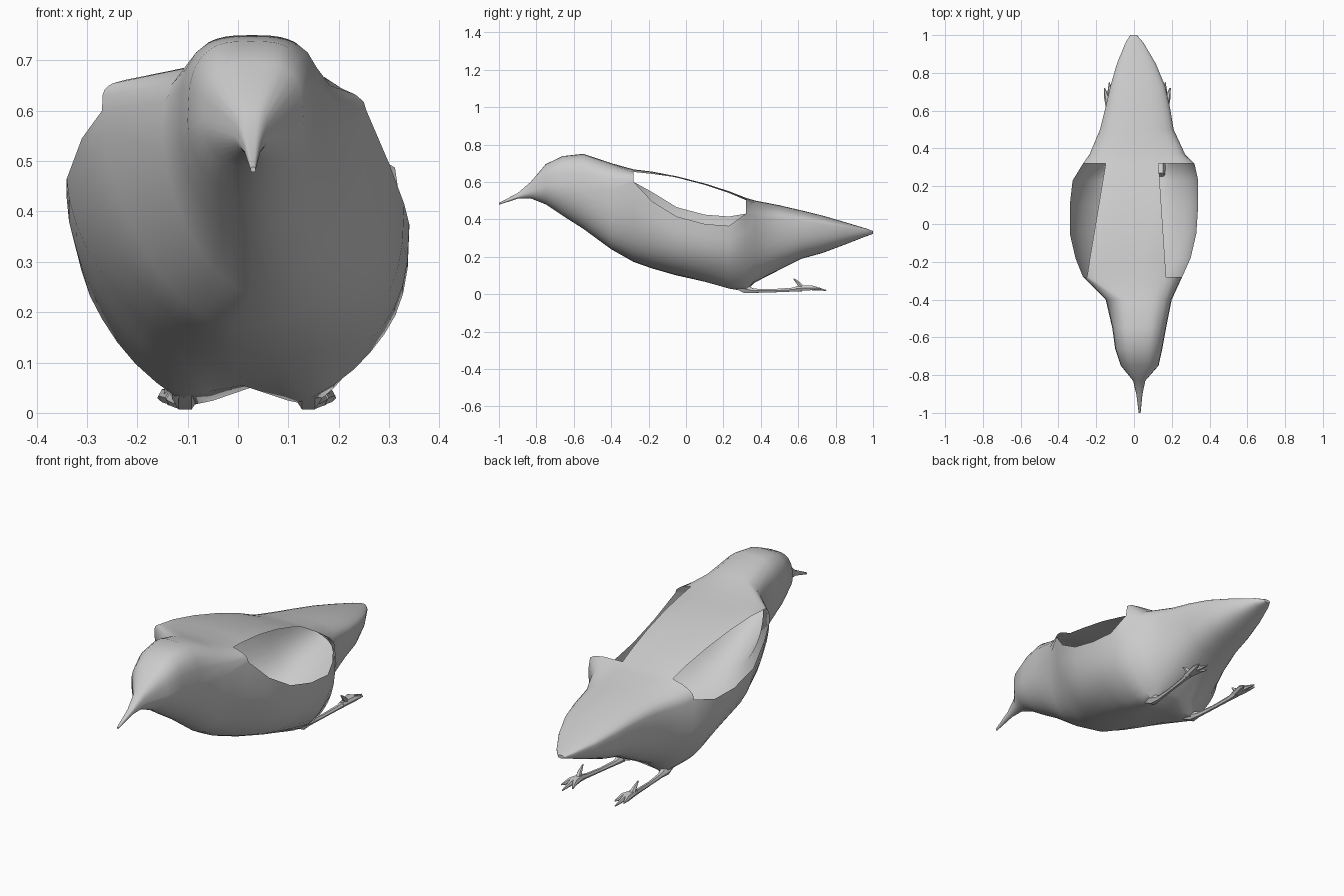
import bpy, bmesh
from math import acos, cos, sin, pi, radians

cube = bpy.data.objects.get("Cube")
if cube:
    bpy.data.objects.remove(cube, do_unlink=True)

grey = bpy.data.materials.new("plain grey")
grey.use_nodes = True
GREY = (0.6, 0.6, 0.6, 1)
grey.diffuse_color = GREY
grey.node_tree.nodes["Principled BSDF"].inputs["Base Color"].default_value = GREY


def finish(obj):
    obj.data.materials.append(grey)
    bpy.ops.object.select_all(action='DESELECT')
    obj.select_set(True)
    bpy.context.view_layer.objects.active = obj
    bpy.ops.object.shade_smooth_by_angle(angle=radians(50))


# Body stations from beak to tail: y, x right, x left, z bottom, z widest, z top
STATIONS = [
    (-1, .025, .035, .478, .483, .488), (-.9, .012, .045, .51, .522, .54),
    (-.83, -.005, .06, .512, .55, .6), (-.75, -.07, .13, .48, .58, .695),
    (-.66, -.1, .15, .42, .58, .738), (-.55, -.115, .17, .35, .57, .75),
    (-.4, -.15, .2, .24, .56, .7), (-.28, -.27, .255, .172, .6, .667),
    (-.18, -.31, .3, .137, .52, .655), (-.05, -.34, .33, .1, .44, .63),
    (.1, -.34, .34, .074, .4, .592), (.23, -.325, .34, .055, .39, .55),
    (.32, -.27, .32, .05, .43, .515), (.37, -.235, .27, .063, .41, .5),
    (.5, -.18, .21, .13, .4, .475), (.62, -.15, .19, .19, .39, .447),
    (.73, -.125, .165, .22, .375, .42), (.85, -.09, .115, .265, .355, .385),
    (.96, -.045, .05, .308, .34, .352), (1, -.02, .015, .322, .33, .338),
]
HOLE_START, HOLE_END = -.28, .32
HIP = .32
LOW, SIDE, BACK = 10, 4, 4     # segments below, across and above the wing opening


def half_section(station, side):
    """Points from the belly line up to the back line on one side."""
    y, xr, xl, zb, zw, zt = station
    mid, w = (xr + xl) / 2, (xl - xr) / 2
    # Upper curve: flat back, with a shoulder flap in front right and rear left
    if HOLE_START <= y <= HOLE_END:
        along = (y - HOLE_START) / (HOLE_END - HOLE_START)
        edge = .17 - .04 * along if side > 0 else .25 - .1 * along
        edge = min((edge - side * mid) / w, .92)
        power = 2.3 + 2.7 * (along if side > 0 else 1 - along)
        if HOLE_START < y < HOLE_END:
            zw -= .025 * side
    else:
        edge, power = .6, 3 if y < HOLE_START else 2.3
    # Lower curve: fuller on the left, boxy at the hips and tail
    if y < -.5:
        belly = 1.9
    elif y > .45:
        belly = 2.6
    else:
        belly = 2.6 if side > 0 else 1.7
    belly += (2.7 - belly) * max(0, 1 - abs(y - HIP) / .25)
    ridge = .05 * max(0, 1 - (HIP - y) / .35) if y <= HIP else 0
    pts = []
    for i in range(LOW):
        a = pi / 2 * i / LOW
        t = sin(a) ** (2 / belly)
        z = zw - (zw - zb) * cos(a) ** (2 / belly)
        z -= ridge * max(0, 1 - abs(t - .42) / .4)
        pts.append((mid + side * w * t, y, z))
    rim = acos(edge ** (power / 2))
    angles = [rim * i / SIDE for i in range(SIDE)]
    angles += [rim + (pi / 2 - rim) * i / BACK for i in range(BACK + 1)]
    for a in angles:
        x = w * max(cos(a), 0) ** (2 / power)
        pts.append((mid + side * x, y, zw + (zt - zw) * sin(a) ** (2 / power)))
    return pts


# Body shell with an open wing socket on each side
bm = bmesh.new()
rings = []
for st in STATIONS:
    left, right = half_section(st, 1), half_section(st, -1)
    rings.append([bm.verts.new(p) for p in left + right[-2:0:-1]])
n = len(rings[0])
for k in range(len(rings) - 1):
    open_ring = HOLE_START <= STATIONS[k][0] < HOLE_END
    for i in range(n):
        j = min(i, n - 1 - i)
        if open_ring and LOW <= j < LOW + SIDE:
            continue
        a, b = rings[k], rings[k + 1]
        bm.faces.new((a[i], a[(i + 1) % n], b[(i + 1) % n], b[i]))
bm.faces.new(rings[0])
bm.faces.new(rings[-1])
bmesh.ops.recalc_face_normals(bm, faces=bm.faces)
mesh = bpy.data.meshes.new("body")
bm.to_mesh(mesh)
bm.free()
body = bpy.data.objects.new("body", mesh)
bpy.context.collection.objects.link(body)
finish(body)


def limb(name, points):
    """Tapered round tube through (x, y, z, radius) points."""
    curve = bpy.data.curves.new(name, 'CURVE')
    curve.dimensions = '3D'
    curve.bevel_depth = 1
    curve.bevel_resolution = 1
    curve.use_fill_caps = True
    spline = curve.splines.new('POLY')
    spline.points.add(len(points) - 1)
    for p, (x, y, z, r) in zip(spline.points, points):
        p.co, p.radius = (x, y, z, 1), r
    obj = bpy.data.objects.new(name, curve)
    bpy.context.collection.objects.link(obj)
    bpy.ops.object.select_all(action='DESELECT')
    obj.select_set(True)
    bpy.context.view_layer.objects.active = obj
    bpy.ops.object.convert(target='MESH')
    finish(bpy.context.object)


# Legs trailing backwards, each with three front toes and a raised hind toe
for label, s, shift in (("left", 1, .02), ("right", -1, .015)):
    def at(x, y, z, r):
        return (s * x + shift, y, z, r)
    limb(label + "_leg", [at(.12, .26, .055, .025), at(.12, .315, .028, .026),
                          at(.122, .36, .018, .013), at(.132, .46, .018, .01),
                          at(.142, .57, .024, .012), at(.145, .62, .032, .019)])
    for toe, x, y, z in (("inner", .115, .71, .022), ("middle", .145, .75, .02),
                         ("outer", .172, .72, .03)):
        limb(f"{label}_{toe}_toe", [at(.145, .59, .03, .015),
                                    at((x + .145) / 2, .67, .034, .015),
                                    at(x, y, z, .003)])
    limb(label + "_hind_toe", [at(.147, .62, .035, .015), at(.15, .6, .06, .01),
                               at(.152, .575, .083, .003)])
